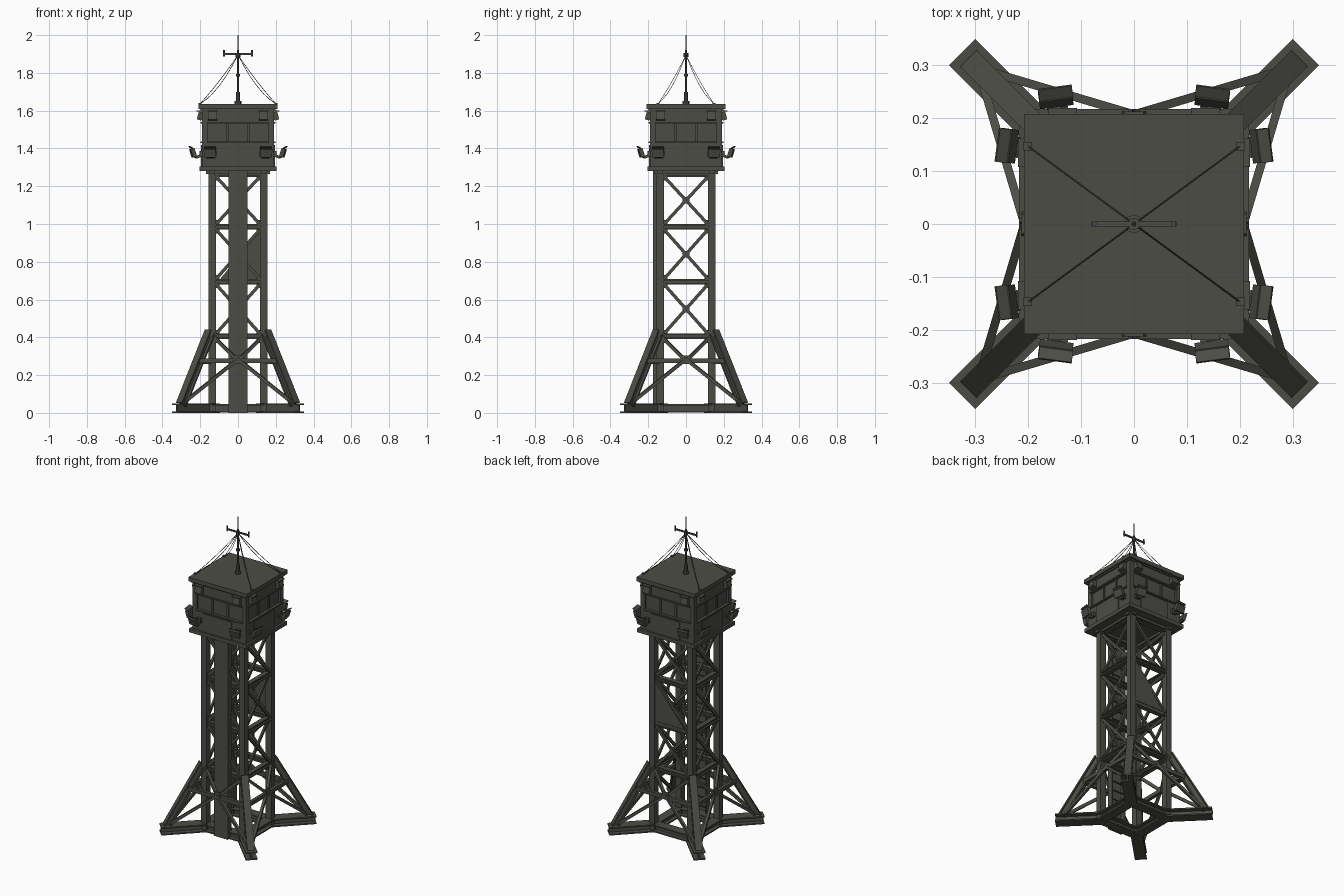
import bpy, bmesh, math
from mathutils import Matrix, Vector as V

if "Cube" in bpy.data.objects:
    bpy.data.objects.remove(bpy.data.objects["Cube"])

steel = bpy.data.materials.new("dark_grey_steel")
steel.diffuse_color = (0.073, 0.073, 0.062, 1)
steel.use_nodes = True
steel.node_tree.nodes["Principled BSDF"].inputs["Base Color"].default_value = steel.diffuse_color

QUARTERS = [Matrix.Rotation(math.pi / 2 * k, 4, 'Z') for k in range(4)]
ONE = [Matrix.Identity(4)]


def rect(w, h):
    return [(-w/2, -h/2), (w/2, -h/2), (w/2, h/2), (-w/2, h/2)]


def ibeam(w, h, t=0.009, f=0.008):
    a, b, c, d = w/2, h/2, t/2, h/2 - f
    return [(-a, -b), (a, -b), (a, -d), (c, -d), (c, d), (a, d),
            (a, b), (-a, b), (-a, d), (-c, d), (-c, -d), (-a, -d)]


def ngon(r, n=6):
    return [(r*math.cos(2*math.pi*i/n), r*math.sin(2*math.pi*i/n)) for i in range(n)]


class Part:
    """One object collecting pieces, each repeated by the given turns."""
    def __init__(self, name, turns=QUARTERS):
        self.name, self.turns, self.bm = name, turns, bmesh.new()

    def loft(self, rings):
        for m in self.turns:
            vs = [[self.bm.verts.new(m @ p) for p in r] for r in rings]
            n = len(vs[0])
            for a, b in zip(vs, vs[1:]):
                for i in range(n):
                    self.bm.faces.new((a[i], a[(i+1) % n], b[(i+1) % n], b[i]))
            self.bm.faces.new(vs[0][::-1])
            self.bm.faces.new(vs[-1])

    def bar(self, p, q, prof, prof2=None):
        p, q = V(p), V(q)
        d = (q - p).normalized()
        s = d.cross(V((0, 0, 1)))
        s = s.normalized() if s.length > 1e-4 else V((1, 0, 0))
        u = s.cross(d)
        self.loft([[o + s*x + u*y for x, y in pr]
                   for o, pr in ((p, prof), (q, prof2 or prof))])

    def box(self, c, size, rx=0, rz=0):
        m = Matrix.Translation(c) @ Matrix.Rotation(rz, 4, 'Z') @ Matrix.Rotation(rx, 4, 'X')
        self.loft([[m @ V((x, y, z)) for x, y in rect(size[0], size[1])]
                   for z in (-size[2]/2, size[2]/2)])

    def plate(self, pts, t):
        self.loft([[V((x, y + o, z)) for x, y, z in pts] for o in (-t/2, t/2)])

    def done(self):
        bmesh.ops.recalc_face_normals(self.bm, faces=self.bm.faces)
        me = bpy.data.meshes.new(self.name)
        self.bm.to_mesh(me)
        self.bm.free()
        me.materials.append(steel)
        bpy.context.collection.objects.link(bpy.data.objects.new(self.name, me))


L = 0.136
LEVELS = [0.405, 0.695, 0.985, 1.265]

# Upright corner legs
p = Part("tower_legs")
p.box((L, L, 0.64), (0.04, 0.04, 1.28))
p.done()

# Diagonal ground feet and the square ring joining them
p = Part("ground_feet")
p.bar((0.12, 0.12, 0.025), (0.325, 0.325, 0.025), ibeam(0.07, 0.05))
p.bar((-L, -L, 0.025), (L, -L, 0.025), ibeam(0.06, 0.046))
p.done()

# Sloping buttresses
p = Part("buttresses")
p.bar((0.3, 0.3, 0.045), (0.148, 0.148, 0.43), ibeam(0.044, 0.042))
p.bar((L, L, 0.27), (0.21, 0.21, 0.27), rect(0.02, 0.024))
p.done()

# Lower bracing between buttresses
p = Part("lower_bracing")
p.bar((-0.205, -0.207, 0.275), (0.205, -0.207, 0.275), rect(0.02, 0.024))
for s in (-1, 1):
    p.bar((s*0.28, -0.29, 0.06), (0, -0.207, 0.285), rect(0.016, 0.018))
    p.bar((0, -0.207, 0.275), (s*0.12, -0.15, 0.395), rect(0.016, 0.018))
p.plate([(-0.03, -0.207, 0.26), (0.03, -0.207, 0.26), (0.018, -0.207, 0.305), (-0.018, -0.207, 0.305)], 0.012)
p.done()

# Horizontal girts with corner gussets
p = Part("tower_girts")
for z in LEVELS:
    p.bar((-L, -L, z), (L, -L, z), ibeam(0.03, 0.03))
    for s in (-1, 1):
        p.box((s*0.108, -0.132, z), (0.02, 0.01, 0.07))
p.done()

# Crossed bracing in each bay
p = Part("cross_bracing")
for a, b in zip(LEVELS, LEVELS[1:]):
    for s in (-1, 1):
        p.bar((-s*0.12, -L + s*0.004, a + 0.01), (s*0.12, -L + s*0.004, b - 0.01), rect(0.012, 0.017))
    p.box((0, -L, (a + b)/2), (0.035, 0.014, 0.035))
p.done()

# Triangular sheet on the back
p = Part("back_gusset_sheet", ONE)
p.plate([(0.12, 0.145, 0.97), (0.12, 0.145, 0.69), (-0.11, 0.145, 0.69)], 0.006)
p.done()

# Front ladder channel with rungs
p = Part("ladder_channel", ONE)
p.box((0, -0.171, 0.64), (0.1, 0.008, 1.28))
for s in (-1, 1):
    p.box((s*0.046, -0.155, 0.64), (0.008, 0.032, 1.28))
for i in range(20):
    p.bar((-0.045, -0.15, 0.08 + i*0.06), (0.045, -0.15, 0.08 + i*0.06), ngon(0.004))
p.done()

# Cabin floor, core and roof
p = Part("cabin_slabs", ONE)
p.box((0, 0, 1.292), (0.41, 0.41, 0.024))
p.box((0, 0, 1.455), (0.356, 0.356, 0.32))
p.box((0, 0, 1.622), (0.416, 0.416, 0.026))
p.box((0, 0, 1.606), (0.395, 0.395, 0.012))
p.done()

# Under-floor joists
p = Part("floor_joists")
p.bar((-0.17, -L, 1.275), (0.17, -L, 1.275), rect(0.03, 0.02))
p.done()

# Wall cladding leaving a recessed window strip
p = Part("cabin_walls")
p.box((0, -0.183, 1.367), (0.38, 0.014, 0.134))
p.box((0, -0.183, 1.57), (0.38, 0.014, 0.076))
for s in (-1, 1):
    p.box((s*0.175, -0.183, 1.483), (0.03, 0.014, 0.1))
    p.box((s*0.055, -0.181, 1.483), (0.012, 0.01, 0.1))
p.box((0, -0.193, 1.535), (0.33, 0.012, 0.008))
p.box((0, -0.193, 1.432), (0.33, 0.012, 0.008))
p.box((-0.01, -0.192, 1.362), (0.2, 0.008, 0.115))
p.done()

# Small lamps under the roof
p = Part("upper_lamps")
for s in (-1, 1):
    p.box((s*0.135, -0.2, 1.572), (0.046, 0.026, 0.044), rx=-0.25)
    p.box((s*0.135, -0.204, 1.598), (0.055, 0.03, 0.006))
p.done()

# Tilted floodlights on brackets
p = Part("floodlights")
for s in (-1, 1):
    p.box((s*0.14, -0.196, 1.372), (0.032, 0.014, 0.03))
    p.bar((s*0.14, -0.19, 1.365), (s*0.145, -0.222, 1.352), rect(0.014, 0.014))
    p.bar((s*0.145, -0.22, 1.352), (s*0.147, -0.236, 1.362), rect(0.04, 0.01))
    p.box((s*0.148, -0.238, 1.377), (0.064, 0.022, 0.045), rx=0.3, rz=s*0.13)
    p.box((s*0.148, -0.247, 1.404), (0.064, 0.026, 0.005), rx=-0.5, rz=s*0.13)
p.done()

# Antenna mast and crossbar
p = Part("antenna_mast", ONE)
p.bar((0, 0, 1.63), (0, 0, 1.65), ngon(0.018, 8))
p.bar((0, 0, 1.64), (0, 0, 1.70), ngon(0.012, 8), ngon(0.010, 8))
p.bar((0, 0, 1.69), (0, 0, 1.92), ngon(0.006), ngon(0.005))
p.bar((0, 0, 1.91), (0, 0, 2.0), ngon(0.004), ngon(0.002))
p.bar((0, 0, 1.78), (0, 0, 1.795), ngon(0.011, 8))
p.bar((0, 0, 1.885), (0, 0, 1.905), ngon(0.012, 8))
p.bar((-0.08, 0, 1.9), (0.08, 0, 1.9), rect(0.009, 0.009))
for s in (-1, 1):
    p.bar((s*0.075, 0, 1.888), (s*0.075, 0, 1.922), ngon(0.005))
p.done()

# Sagging guy wires and their roof anchors
p = Part("guy_wires", ONE)
for sx in (-1, 1):
    for sy in (-1, 1):
        p.box((sx*0.202, sy*0.147, 1.632), (0.016, 0.016, 0.016))
        for sag in (0.035, 0.01):
            pts = [V((sx*0.2*t, sy*0.147*t, 1.895 - 0.258*t - 4*sag*t*(1 - t)))
                   for t in (i/6 for i in range(7))]
            for a, b in zip(pts, pts[1:]):
                p.bar(a, b, ngon(0.0018, 4))
p.done()
